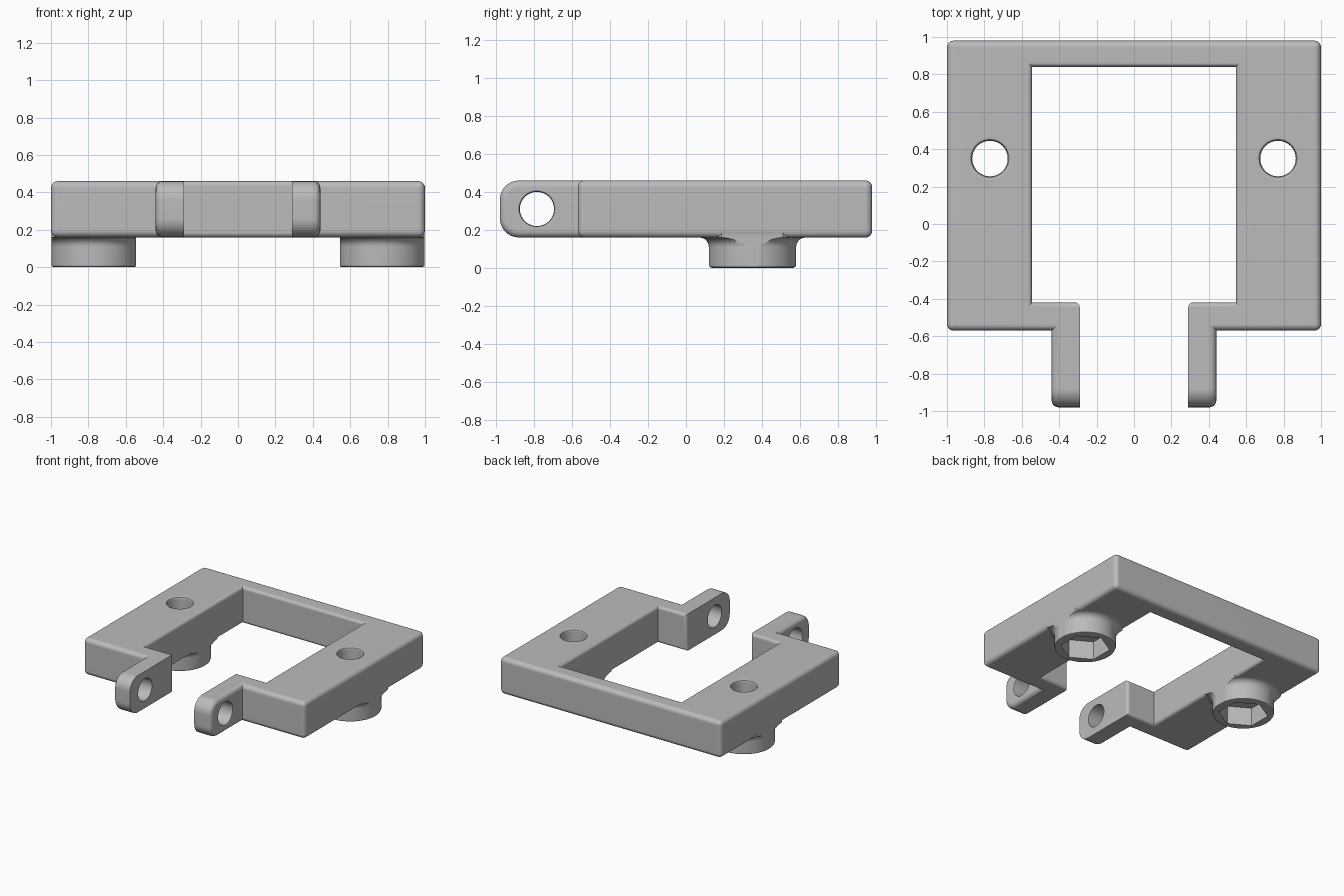
import bpy, bmesh
from math import pi, cos, sin, radians
from mathutils import Matrix

cube = bpy.data.objects.get("Cube")
if cube:
    bpy.data.objects.remove(cube, do_unlink=True)

grey = bpy.data.materials.new("matte grey")
grey.use_nodes = True
COLOR = (0.5, 0.5, 0.5, 1)
grey.diffuse_color = COLOR
grey.node_tree.nodes["Principled BSDF"].inputs["Base Color"].default_value = COLOR

BOTTOM, TOP = 0.16, 0.46
BOSS_X, BOSS_Y = 0.77, 0.35


def finish(name, bm):
    bmesh.ops.recalc_face_normals(bm, faces=bm.faces)
    mesh = bpy.data.meshes.new(name)
    bm.to_mesh(mesh)
    bm.free()
    mesh.materials.append(grey)
    obj = bpy.data.objects.new(name, mesh)
    bpy.context.collection.objects.link(obj)
    return obj


def lathe(name, profile, sides, matrix, turn=0.0):
    """Closed solid of revolution from (radius, height) pairs."""
    bm = bmesh.new()
    rings = [[bm.verts.new((r * cos(turn + 2 * pi * i / sides),
                            r * sin(turn + 2 * pi * i / sides), z))
              for i in range(sides)] for r, z in profile]
    for a, b in zip(rings, rings[1:]):
        for i in range(sides):
            j = (i + 1) % sides
            bm.faces.new((a[i], a[j], b[j], b[i]))
    bm.faces.new(rings[0])
    bm.faces.new(rings[-1])
    bm.transform(matrix)
    return finish(name, bm)


def box(name, lo, hi):
    bm = bmesh.new()
    bmesh.ops.create_cube(bm, size=1)
    for v in bm.verts:
        v.co = [l + (c + 0.5) * (h - l) for c, l, h in zip(v.co, lo, hi)]
    return finish(name, bm)


def boolean(obj, tool, operation):
    """Apply a boolean and discard its tool."""
    mod = obj.modifiers.new("boolean", 'BOOLEAN')
    mod.operation, mod.object, mod.solver = operation, tool, 'EXACT'
    bpy.ops.object.select_all(action='DESELECT')
    bpy.context.view_layer.objects.active = obj
    obj.select_set(True)
    bpy.ops.object.modifier_apply(modifier=mod.name)
    bpy.data.objects.remove(tool, do_unlink=True)


def round_edges(bm, test, radius):
    """Round convex sharp edges whose end points all pass the test."""
    edges = [e for e in bm.edges if e.is_convex
             and e.calc_face_angle(0) > radians(50)
             and all(test(abs(v.co.x), v.co.y) for v in e.verts)]
    bmesh.ops.bevel(bm, geom=edges, offset=radius, offset_type='OFFSET',
                    segments=5, profile=0.5, affect='EDGES', clamp_overlap=False)


# Open frame with two hinge lugs, extruded from its mirrored outline
half = [(1, 0.98), (1, -0.57), (0.44, -0.57), (0.44, -0.98),
        (0.29, -0.98), (0.29, -0.42), (0.545, -0.42), (0.545, 0.84)]
outline = half + [(-x, y) for x, y in reversed(half)]
bm = bmesh.new()
base = bm.faces.new([bm.verts.new((x, y, BOTTOM)) for x, y in outline])
new = bmesh.ops.extrude_face_region(bm, geom=[base])["geom"]
bmesh.ops.translate(bm, vec=(0, 0, TOP - BOTTOM),
                    verts=[g for g in new if isinstance(g, bmesh.types.BMVert)])
bmesh.ops.recalc_face_normals(bm, faces=bm.faces)

# Large rounding on the lug ends, then small rounding on outer and inner rims
ends = [e for e in bm.edges if all(v.co.y < -0.97 for v in e.verts)
        and abs(e.verts[0].co.z - e.verts[1].co.z) < 0.01]
bmesh.ops.bevel(bm, geom=ends, offset=0.1, segments=7, profile=0.5,
                affect='EDGES', clamp_overlap=False)
bm.normal_update()
round_edges(bm, lambda x, y: x > 0.99 or y < -0.56 and x > 0.43, 0.035)
bm.normal_update()
round_edges(bm, lambda x, y: x < 0.56 and -0.43 < y < 0.85
            and (y > -0.41 or x > 0.28), 0.025)
frame = finish("frame", bm)

# Bosses with a flared root, trimmed to the width of the side rails
root = [(0.23 + 0.05 * (1 - cos(t * pi / 10)), 0.11 + 0.05 * sin(t * pi / 10))
        for t in range(6)]
boss_profile = [(0.215, 0), (0.226, 0.005), (0.23, 0.015)] + root + [(0.28, 0.2)]

for side in (-1, 1):
    place = Matrix.Translation((side * BOSS_X, BOSS_Y, 0))
    boss = lathe("boss", boss_profile, 64, place)
    xs = sorted((side * 0.546, side * 0.998))
    boolean(boss, box("trim", (xs[0], -0.2, -0.1), (xs[1], 0.9, 0.3)), 'INTERSECT')
    boolean(frame, boss, 'UNION')

    # Bolt hole with eased rim, and hexagonal nut pocket underneath
    bolt = [(0.095, 0.1), (0.095, TOP - 0.02), (0.101, TOP - 0.006),
            (0.115, TOP), (0.115, TOP + 0.1)]
    boolean(frame, lathe("bolt_hole", bolt, 48, place), 'DIFFERENCE')
    pocket = [(0.185, -0.1), (0.185, 0.15)]
    boolean(frame, lathe("nut_pocket", pocket, 6, place, pi / 6), 'DIFFERENCE')

    # Pivot hole through the lug, eased on the outer face
    across = (Matrix.Translation((side * 0.29, -0.785, 0.31))
              @ Matrix.Rotation(side * pi / 2, 4, 'Y'))
    pivot = [(0.09, -0.1), (0.09, 0.135), (0.094, 0.145), (0.103, 0.15), (0.103, 0.25)]
    boolean(frame, lathe("pivot_hole", pivot, 48, across), 'DIFFERENCE')

frame.data.materials.clear()
frame.data.materials.append(grey)
for p in frame.data.polygons:
    p.material_index = 0

# Smooth fillets with flat main faces
bpy.ops.object.select_all(action='DESELECT')
frame.select_set(True)
bpy.context.view_layer.objects.active = frame
bpy.ops.object.shade_smooth_by_angle(angle=radians(35))
weighted = frame.modifiers.new("flat faces", 'WEIGHTED_NORMAL')
weighted.keep_sharp = True
